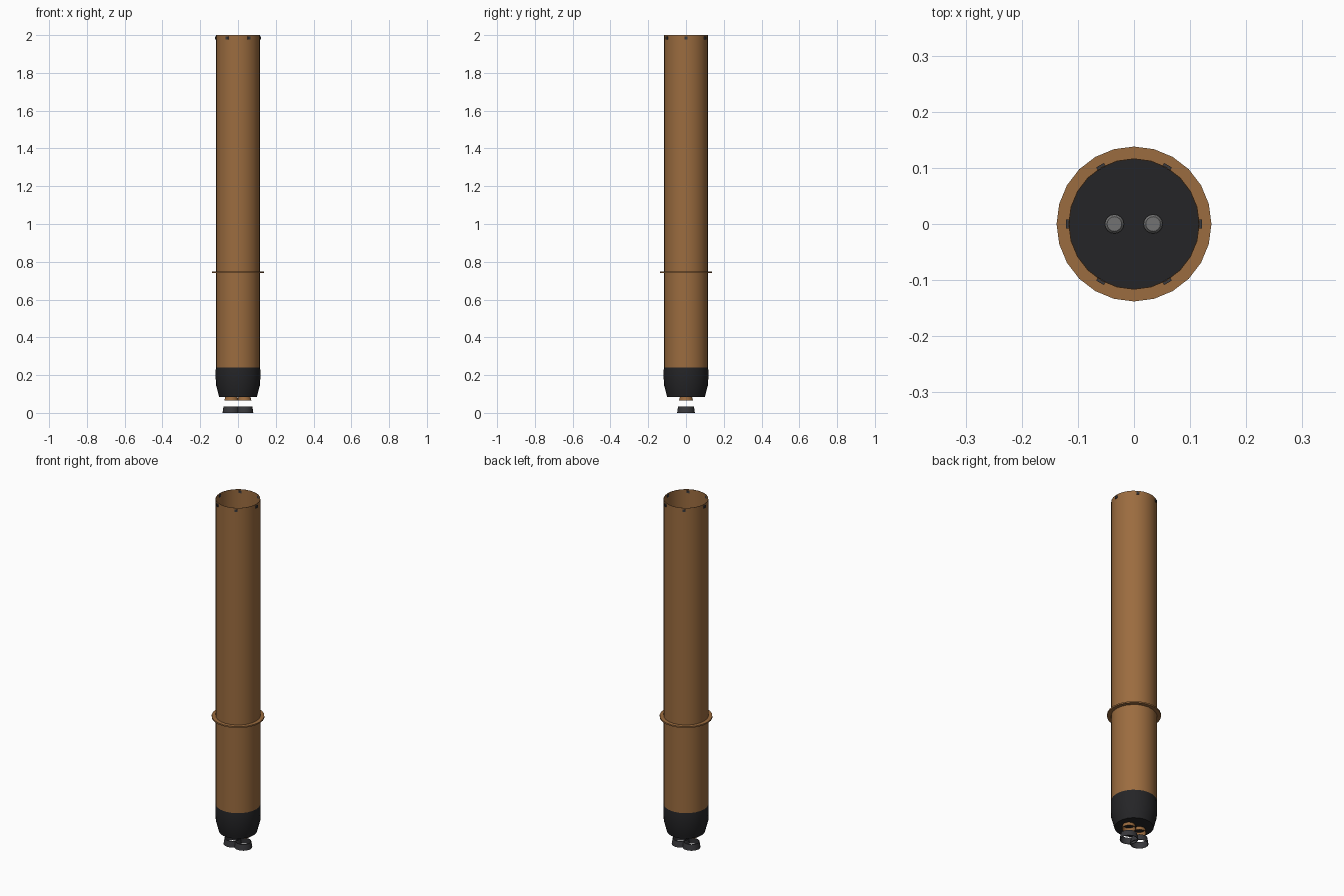
import bpy, math

if "Cube" in bpy.data.objects:
    bpy.data.objects.remove(bpy.data.objects["Cube"])


def material(name, color):
    m = bpy.data.materials.new(name)
    m.diffuse_color = (*color, 1)
    m.use_nodes = True
    m.node_tree.nodes["Principled BSDF"].inputs["Base Color"].default_value = m.diffuse_color
    return m


BROWN = material("foam_brown", (0.33, 0.15, 0.05))
BLACK = material("black", (0.018, 0.018, 0.02))
DARK = material("dark_grey", (0.04, 0.04, 0.045))
GREY = material("mid_grey", (0.17, 0.17, 0.17))


def lathe(name, profile, mat, x=0, sides=24, closed=False):
    """Revolve (radius, z) points around a vertical axis at x."""
    verts, faces = [], []
    rings = []
    for r, z in profile:
        start = len(verts)
        if r == 0:
            verts.append((0, 0, z))
            rings.append([start] * sides)
        else:
            for i in range(sides):
                a = 2 * math.pi * i / sides
                verts.append((r * math.cos(a), r * math.sin(a), z))
            rings.append(list(range(start, start + sides)))
    pairs = list(zip(rings, rings[1:]))
    if closed:
        pairs.append((rings[-1], rings[0]))
    for lo, hi in pairs:
        for i in range(sides):
            j = (i + 1) % sides
            quad = [lo[i], lo[j], hi[j], hi[i]]
            faces.append(list(dict.fromkeys(quad)))
    me = bpy.data.meshes.new(name)
    me.from_pydata(verts, [], faces)
    me.materials.append(mat)
    ob = bpy.data.objects.new(name, me)
    bpy.context.collection.objects.link(ob)
    ob.location.x = x
    bpy.ops.object.select_all(action='DESELECT')
    bpy.context.view_layer.objects.active = ob
    ob.select_set(True)
    bpy.ops.object.shade_smooth_by_angle(angle=math.radians(30))
    return ob


# Long thin-walled tank, open at the top
lathe("tank_tube", [(0.117, 0.24), (0.117, 2.0), (0.1155, 2.0), (0.1155, 0.24)],
      BROWN, closed=True)

# Flange ring around the tube
lathe("flange_ring", [(0.117, 0.741), (0.138, 0.741), (0.138, 0.749), (0.117, 0.749)],
      BROWN, closed=True)

# Tapered black base with a closed deck
lathe("base_cap", [(0, 0.085), (0.1, 0.085), (0.105, 0.105), (0.117, 0.15),
                   (0.119, 0.215), (0.117, 0.24), (0, 0.24)], BLACK)

# Twin engines: deck fitting, copper nozzle and dark exit ring
for side, x in (("left", -0.035), ("right", 0.034)):
    lathe("engine_top_" + side, [(0.017, 0.24), (0.017, 0.25), (0.013, 0.255), (0, 0.255)],
          GREY, x, 16)
    lathe("nozzle_" + side, [(0.032, 0.085), (0.037, 0.065), (0.034, 0.065),
                             (0.029, 0.085)], BROWN, x, 20, True)
    lathe("exit_ring_" + side, [(0.047, 0.0), (0.042, 0.034), (0.039, 0.034),
                                (0.044, 0.0)], DARK, x, 20, True)

# Six small latches around the top rim
for i in range(6):
    a = math.radians(60 * i)
    bpy.ops.mesh.primitive_cube_add(
        size=1, location=(0.1175 * math.cos(a), 0.1175 * math.sin(a), 1.985),
        rotation=(0, 0, a))
    latch = bpy.context.object
    latch.name = f"rim_latch_{i + 1}"
    latch.scale = (0.007, 0.016, 0.014)
    latch.data.materials.append(DARK)
